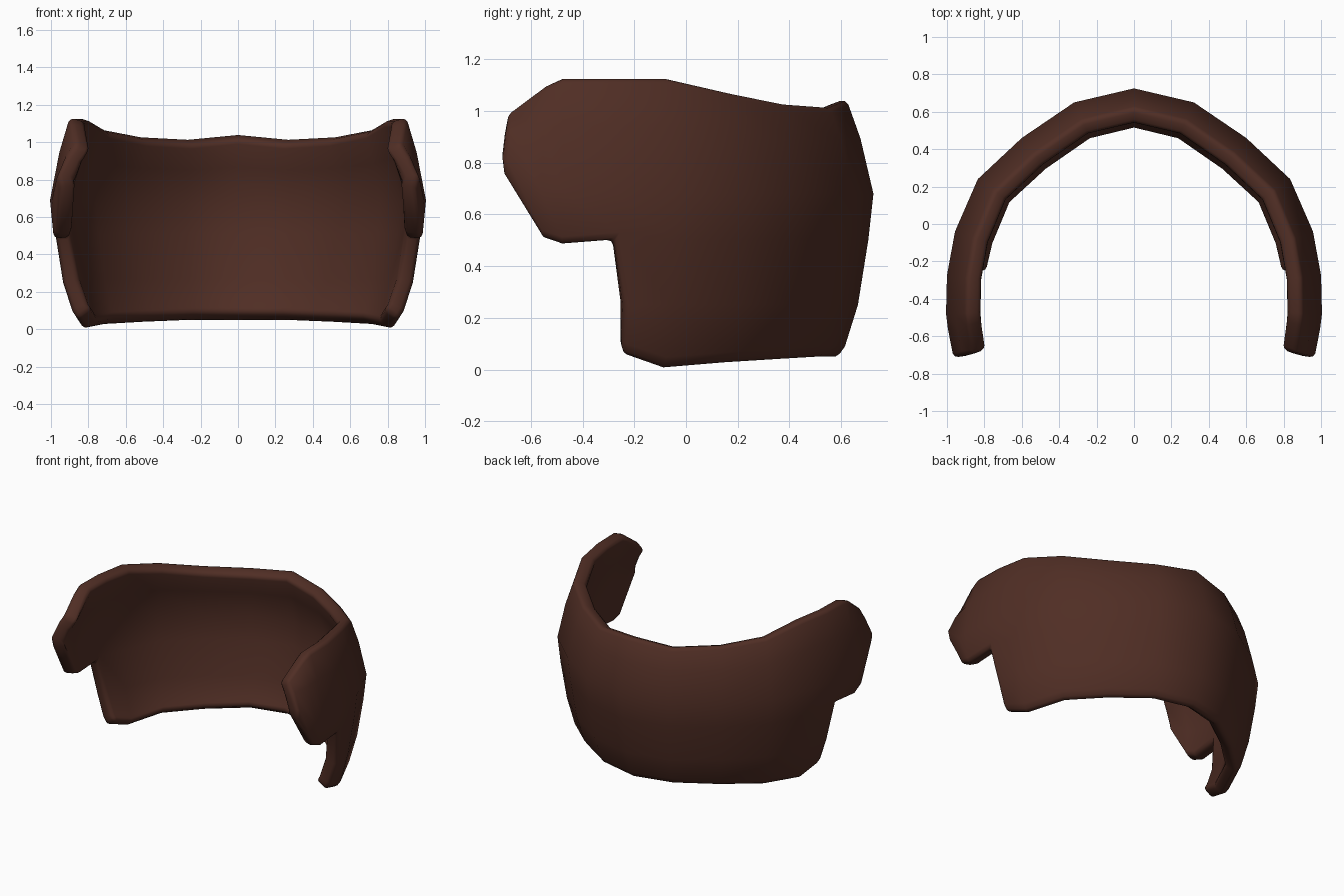
import bpy
import bmesh
from mathutils import Vector

if "Cube" in bpy.data.objects:
    bpy.data.objects.remove(bpy.data.objects["Cube"])

# Plan-view stations from back centre round to the wing tip: x, y, bottom z, top z
STATIONS = [
    (0.00, 0.725, 0.04, 1.048), (0.32, 0.650, 0.04, 1.022),
    (0.60, 0.460, 0.03, 1.035), (0.835, 0.240, 0.018, 1.075),
    (0.957, -0.04, -0.002, 1.132), (1.0, -0.235, 0.055, 1.132),
    (1.005, -0.48, 0.485, 1.132), (0.995, -0.56, 0.51, 1.105),
    (0.965, -0.715, 0.76, 0.99)]
INSET = [0.145, 0.11, 0.06, 0.02, 0.0, 0.05, 0.105]   # lean inward per row
LAST_LOW = 5   # last station that reaches down to the lower edge


def point(j, i):
    x, y, zb, zt = STATIONS[j]
    a = Vector(STATIONS[j - 1][:2]) if j else Vector((-0.32, 0.65))
    b = Vector(STATIONS[min(j + 1, len(STATIONS) - 1)][:2])
    t = (b - a).normalized()
    n = Vector((-t.y, t.x))
    mid = 0.5 if j <= LAST_LOW else zb
    peak = 0.68 if j <= LAST_LOW else max(0.69, zb + 0.07)
    z = [zb, zb + 0.05, 0.25, mid, peak, peak + (zt - peak) * 0.58, zt][i]
    if j == LAST_LOW and i >= 3:
        y -= 0.04
    return (x - n.x * INSET[i], y - n.y * INSET[i], z)


# Outer skin of the right half
bm = bmesh.new()
grid = {}
for j in range(len(STATIONS)):
    for i in range(0 if j <= LAST_LOW else 3, 7):
        grid[j, i] = bm.verts.new(point(j, i))
for j in range(len(STATIONS) - 1):
    for i in range(6):
        keys = [(j, i), (j, i + 1), (j + 1, i + 1), (j + 1, i)]
        if all(k in grid for k in keys):
            f = bm.faces.new([grid[k] for k in keys])
            f.smooth = True
mesh = bpy.data.meshes.new("curved_guard")
bm.to_mesh(mesh)
bm.free()
# outward winding check: back face should point to +y
if mesh.polygons[0].normal.y < 0:
    mesh.flip_normals()

guard = bpy.data.objects.new("curved_guard", mesh)
bpy.context.collection.objects.link(guard)

mat = bpy.data.materials.new("dark brown leather")
mat.diffuse_color = (0.08, 0.027, 0.018, 1)
mat.use_nodes = True
mat.node_tree.nodes["Principled BSDF"].inputs["Base Color"].default_value = mat.diffuse_color
mesh.materials.append(mat)

# Mirror, thicken inward and round the rim
m = guard.modifiers.new("mirror", 'MIRROR')
m.use_clip = True
s = guard.modifiers.new("thickness", 'SOLIDIFY')
s.thickness = 0.09
s.offset = -1
s.use_even_offset = True
b = guard.modifiers.new("rounded_rim", 'BEVEL')
b.width = 0.03
b.segments = 2
b.limit_method = 'ANGLE'
b.angle_limit = 0.85

bpy.context.view_layer.objects.active = guard
guard.select_set(True)
bpy.ops.object.shade_smooth_by_angle(angle=1.05)
